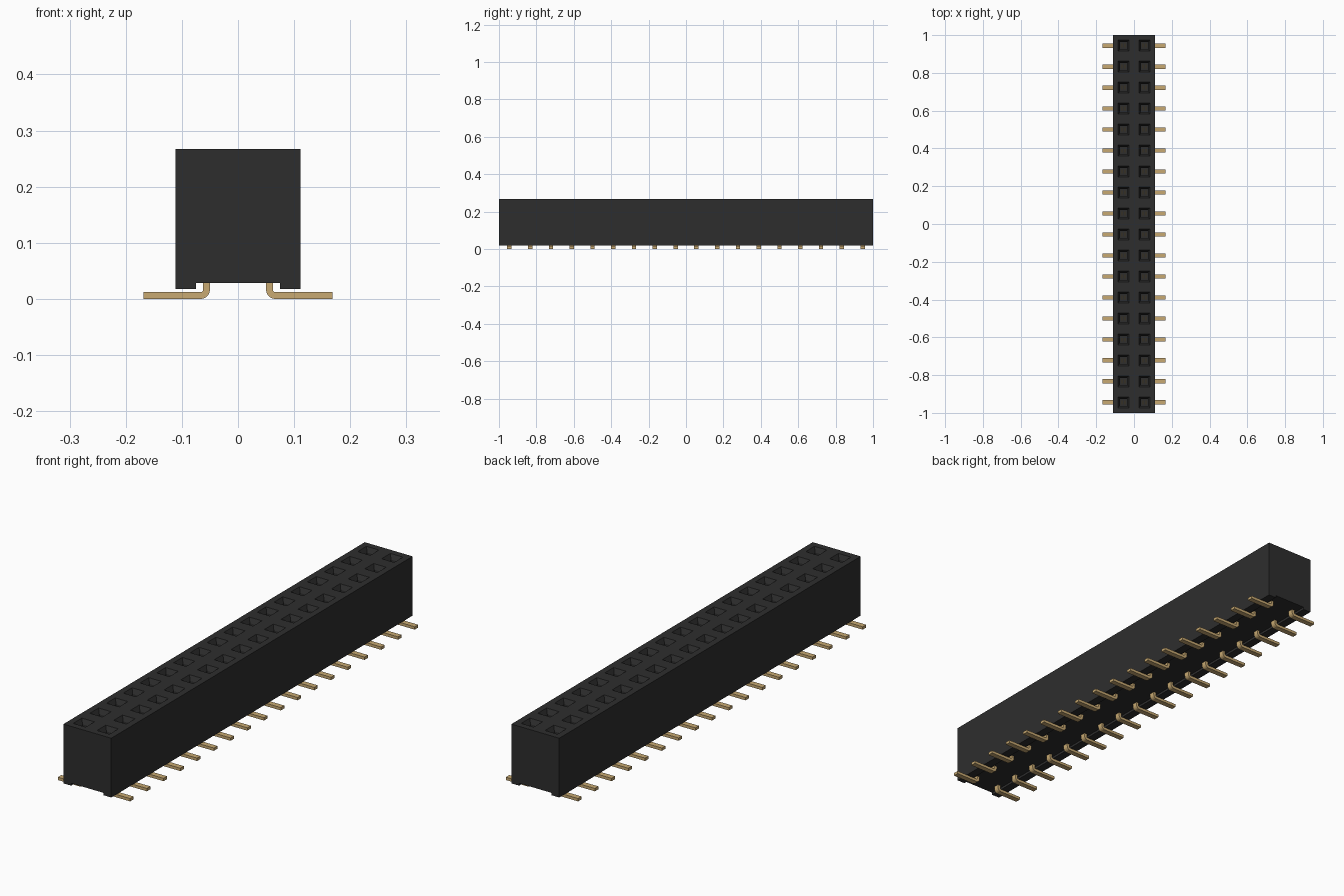
import bpy
import bmesh
import math
from mathutils import Matrix, Vector

cube = bpy.data.objects.get("Cube")
if cube:
    bpy.data.objects.remove(cube, do_unlink=True)

ROWS = 18
PITCH = 2 / ROWS
TOP, BASE, CHANNEL = 0.267, 0.018, 0.028


def material(name, rgb):
    mat = bpy.data.materials.new(name)
    mat.use_nodes = True
    colour = (*rgb, 1)
    mat.diffuse_color = colour
    mat.node_tree.nodes["Principled BSDF"].inputs["Base Color"].default_value = colour
    return mat


def finish(name, bm, mat):
    mesh = bpy.data.meshes.new(name)
    bm.to_mesh(mesh)
    bm.free()
    mesh.materials.append(mat)
    obj = bpy.data.objects.new(name, mesh)
    bpy.context.collection.objects.link(obj)
    return obj


def prism(bm, outline, y, width, skip=None):
    """Extrude an x-z outline along y, optionally leaving one side open."""
    ends = [[bm.verts.new((x, y + s * width / 2, z)) for x, z in outline] for s in (-1, 1)]
    faces = [bm.faces.new(ends[0]), bm.faces.new(ends[1][::-1])]
    n = len(outline)
    for i in range(n):
        if i != skip:
            j = (i + 1) % n
            faces.append(bm.faces.new((ends[0][i], ends[1][i], ends[1][j], ends[0][j])))
    return faces


black = material("black plastic", (0.027, 0.027, 0.027))
gold = material("gold plating", (0.58, 0.40, 0.17))

# Housing: channelled block whose top is a grid of sockets
bm = bmesh.new()
w, c = PITCH, 0.075
prism(bm, [(-w, TOP), (w, TOP), (w, BASE), (c, BASE), (c, CHANNEL),
           (-c, CHANNEL), (-c, BASE), (-w, BASE)], 0, 2, skip=0)
bmesh.ops.recalc_face_normals(bm, faces=bm.faces[:])
grid = [[bm.verts.new((x * PITCH, -1 + r * PITCH, TOP)) for x in (-1, 0, 1)]
        for r in range(ROWS + 1)]
cells = [bm.faces.new((grid[r][i], grid[r][i + 1], grid[r + 1][i + 1], grid[r + 1][i]))
         for r in range(ROWS) for i in range(2)]
bm.normal_update()
# Rim, sloped lead-in, then the straight well
for inset, depth in ((0.0265, 0), (0.010, -0.02), (0.0005, -0.17)):
    bmesh.ops.inset_individual(bm, faces=cells, thickness=inset, depth=depth,
                               use_even_offset=True)
    bm.normal_update()
finish("housing", bm, black)

# Terminals: bent foot outline with rounded heel
x_in, x_out, tip, thick = 0.050, 0.062, 0.168, 0.012
heel = 0.016
foot = [(x_in, CHANNEL + 0.004)]
for k in range(6):
    a = math.pi + k * math.pi / 10
    foot.append((x_in + heel + heel * math.cos(a), heel + heel * math.sin(a)))
foot += [(tip, 0), (tip, thick)]
for k in range(4):
    a = 1.5 * math.pi - k * math.pi / 6
    foot.append((x_in + heel + 0.004 * math.cos(a), heel + 0.004 * math.sin(a)))
foot.append((x_out, CHANNEL + 0.004))

for side, label in ((1, "left"), (-1, "right")):
    feet, leaves = bmesh.new(), bmesh.new()
    for r in range(ROWS):
        y = -1 + (r + 0.5) * PITCH
        prism(feet, [(side * x, z) for x, z in foot], y, 0.023)
        # Pair of spring leaves standing in each well
        for offset in (-0.008, 0.008):
            place = Matrix.LocRotScale(Vector((side * PITCH / 2 + offset, y, 0.14)),
                                       None, Vector((0.005, 0.02, 0.13)))
            bmesh.ops.create_cube(leaves, size=1, matrix=place)
    bmesh.ops.recalc_face_normals(feet, faces=feet.faces[:])
    finish(label + "_terminals", feet, gold)
    finish(label + "_contact_leaves", leaves, gold)
